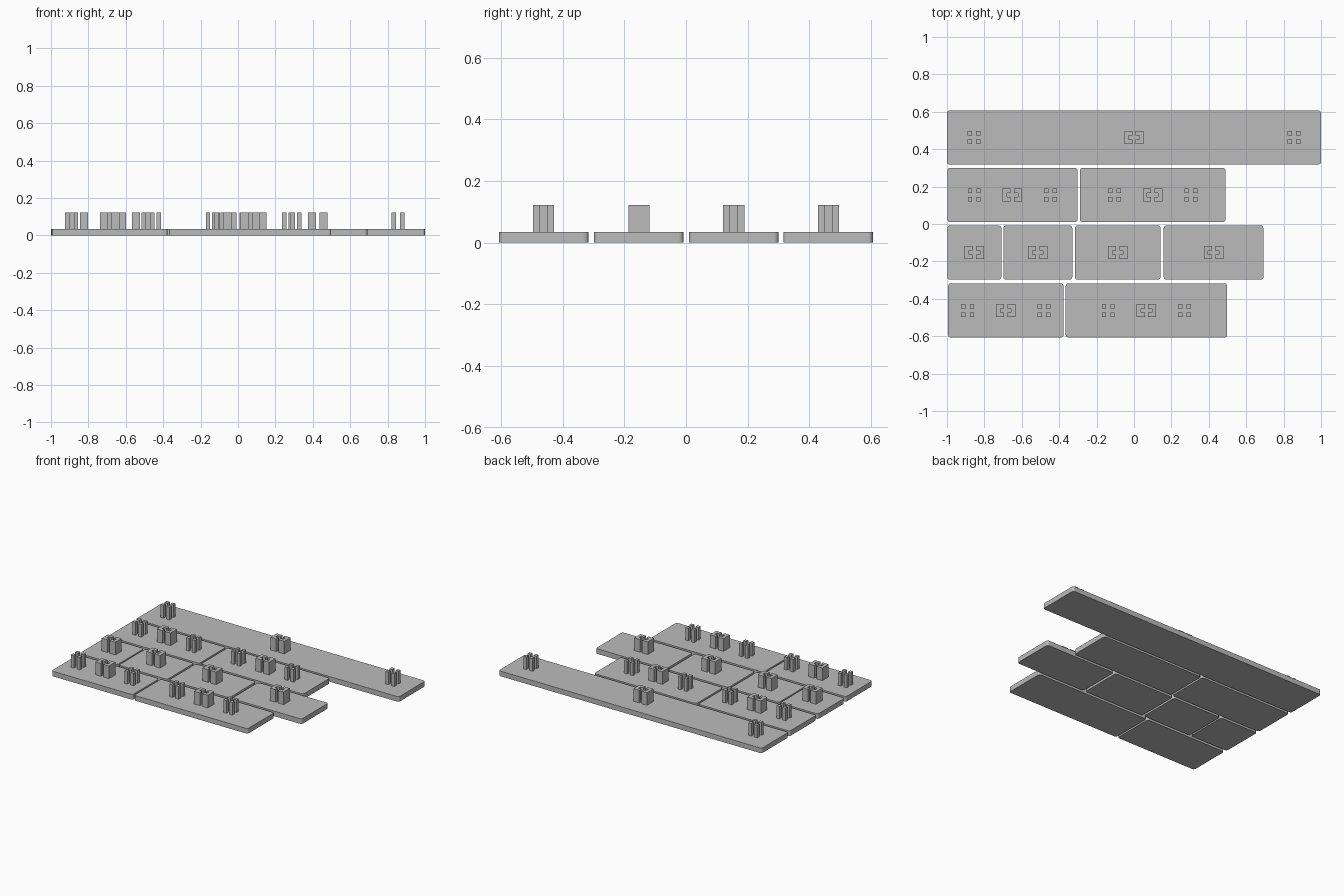
import bpy, bmesh, math

if "Cube" in bpy.data.objects:
    bpy.data.objects.remove(bpy.data.objects["Cube"], do_unlink=True)

GREY = (0.5, 0.5, 0.5, 1)
mat = bpy.data.materials.new("plain_grey")
mat.use_nodes = True
mat.diffuse_color = GREY
mat.node_tree.nodes["Principled BSDF"].inputs["Base Color"].default_value = GREY

THICK, TOP = 0.035, 0.122      # plate thickness, top of the stems
DEPTH, RADIUS = 0.29, 0.015    # plate depth, corner radius
CELL = 0.0228                  # stems sit on a 3 x 3 grid of cells
STAB = 0.204                   # spacing of the side posts


def prism(bm, points, z0, z1):
    """Extrude a closed outline between two heights."""
    face = bm.faces.new([bm.verts.new((x, y, z0)) for x, y in points])
    out = bmesh.ops.extrude_face_region(bm, geom=[face])
    top = [g for g in out["geom"] if isinstance(g, bmesh.types.BMVert)]
    bmesh.ops.translate(bm, verts=top, vec=(0, 0, z1 - z0))


def finish(name, bm):
    bmesh.ops.recalc_face_normals(bm, faces=bm.faces)
    mesh = bpy.data.meshes.new(name)
    bm.to_mesh(mesh)
    bm.free()
    mesh.materials.append(mat)
    obj = bpy.data.objects.new(name, mesh)
    bpy.context.collection.objects.link(obj)


def plate(name, x0, x1, y):
    """Flat key plate with rounded corners."""
    bm = bmesh.new()
    hx, hy = (x1 - x0) / 2 - RADIUS, DEPTH / 2 - RADIUS
    points = []
    for quarter, (sx, sy) in enumerate([(1, 1), (-1, 1), (-1, -1), (1, -1)]):
        for step in range(5):
            a = (quarter + step / 4) * math.pi / 2
            points.append(((x0 + x1) / 2 + sx * hx + RADIUS * math.cos(a),
                           y + sy * hy + RADIUS * math.sin(a)))
    prism(bm, points, 0, THICK)
    finish(name, bm)


def switch_stem(name, x, y):
    """Two brackets that open towards each other."""
    bm = bmesh.new()
    outer, inner = 1.5 * CELL, 0.5 * CELL
    back, spine, tip = 0.052, 0.052 - CELL, 0.009
    shape = [(back, -outer), (back, outer), (tip, outer), (tip, inner),
             (spine, inner), (spine, -inner), (tip, -inner), (tip, -outer)]
    for side in (1, -1):
        prism(bm, [(x + side * px, y + py) for px, py in shape], THICK, TOP)
    finish(name, bm)


def side_posts(name, x, y):
    """Cluster of four square posts."""
    bm = bmesh.new()
    h = CELL / 2
    for cx in (x - CELL, x + CELL):
        for cy in (y - CELL, y + CELL):
            prism(bm, [(cx - h, cy - h), (cx + h, cy - h),
                       (cx + h, cy + h), (cx - h, cy + h)], THICK, TOP)
    finish(name, bm)


# Each row: centre y, plate spans in x, post spacing (0 for none)
rows = [
    ("back", 0.462, [(-1, 1)], 0.855),
    ("upper", 0.155, [(-0.998, -0.302), (-0.289, 0.489)], STAB),
    ("lower", -0.153, [(-0.998, -0.709), (-0.699, -0.33),
                       (-0.316, 0.142), (0.159, 0.692)], 0),
    ("front", -0.462, [(-0.994, -0.377), (-0.365, 0.498)], STAB),
]
for row, y, spans, gap in rows:
    for i, (x0, x1) in enumerate(spans, 1):
        label, x = f"{row}_key_{i}", (x0 + x1) / 2
        plate(label + "_plate", x0, x1, y)
        switch_stem(label + "_switch_stem", x, y)
        if gap:
            side_posts(label + "_posts_right", x - gap, y)
            side_posts(label + "_posts_left", x + gap, y)
